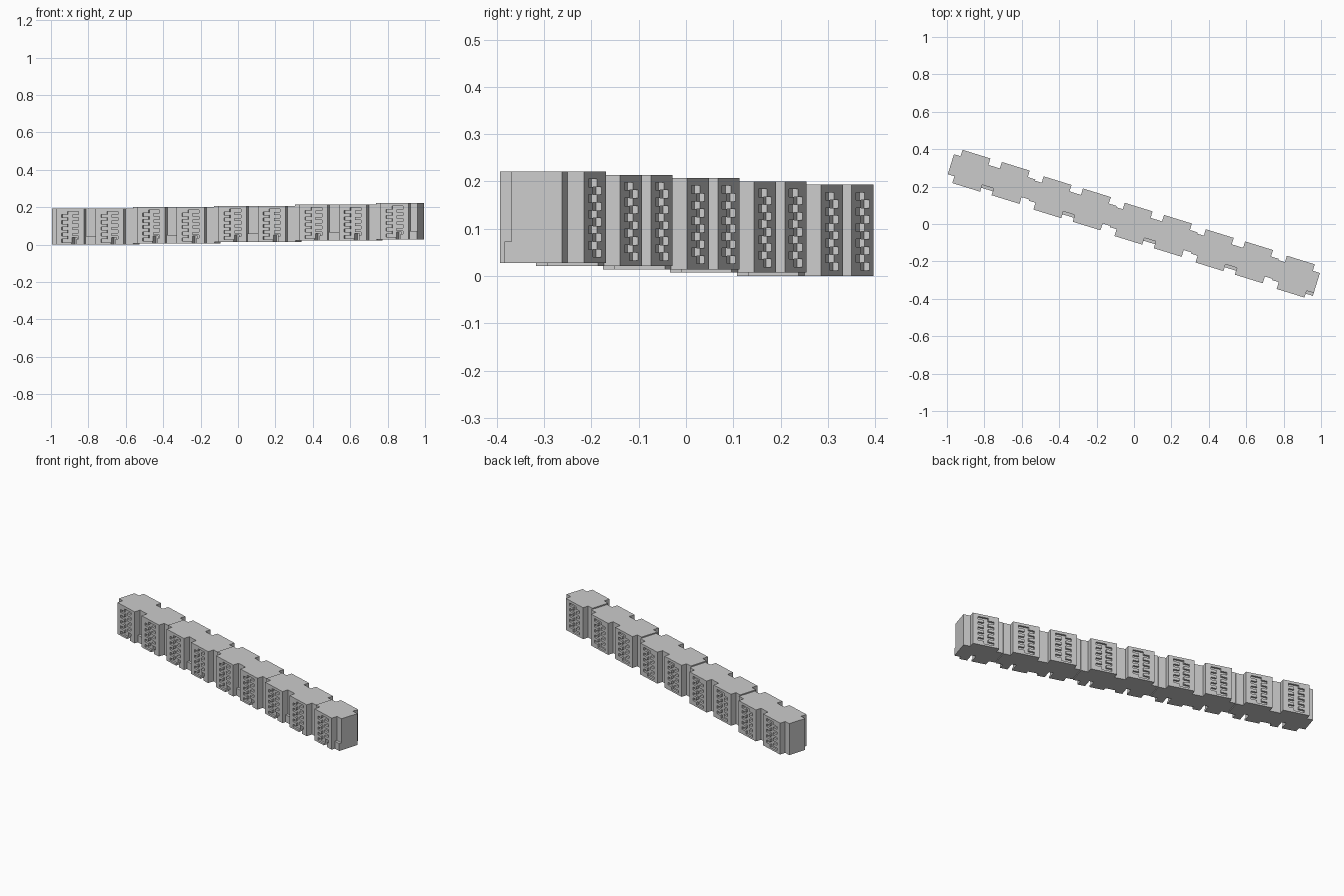
import bpy, bmesh, math
from mathutils import Matrix

if "Cube" in bpy.data.objects:
    bpy.data.objects.remove(bpy.data.objects["Cube"])

ANGLE = math.radians(-17.2)
HEIGHT = 0.193
FRONT, BACK = -0.075, 0.111            # main wall planes
FRONT_IN, BACK_IN = -0.037, 0.075      # recessed wall planes
BLOCK = 0.156                          # width of a projecting block
STARTS = [0.037, 0.257]                # block starts inside a paired section
PAIR, STEP_V, STEP_Z = 0.456, -0.007, 0.007


def make_object(name, bm):
    bmesh.ops.recalc_face_normals(bm, faces=bm.faces)
    me = bpy.data.meshes.new(name)
    bm.to_mesh(me)
    bm.free()
    ob = bpy.data.objects.new(name, me)
    bpy.context.collection.objects.link(ob)
    return ob


def prism(name, points, direction):
    bm = bmesh.new()
    face = bm.faces.new([bm.verts.new(p) for p in points])
    ext = bmesh.ops.extrude_face_region(bm, geom=[face])
    verts = [g for g in ext["geom"] if isinstance(g, bmesh.types.BMVert)]
    bmesh.ops.translate(bm, verts=verts, vec=direction)
    return make_object(name, bm)


def box(name, u0, u1, v0, v1, z0, z1):
    pts = [(u0, v0, z0), (u1, v0, z0), (u1, v1, z0), (u0, v1, z0)]
    return prism(name, pts, (0, 0, z1 - z0))


def comb_outline(u):
    # stair and balcony slot: central shaft with staggered bays on both sides
    a, b, c, d = u + 0.03, u + 0.063, u + 0.09, u + 0.125
    z0, p, n = 0.012, 0.033, 5
    h = p / 2
    pts = [(b, z0), (c, z0)]
    for k in range(n):
        lo, hi = z0 + k * p + h, z0 + (k + 1) * p
        pts += [(c, lo), (d, lo), (d, hi), (c, hi)]
    pts.append((b, z0 + n * p))
    for k in reversed(range(n)):
        lo, hi = z0 + k * p, z0 + k * p + h
        pts += [(b, hi), (a, hi), (a, lo)]
        if k:
            pts.append((b, lo))
    return pts


def section_mesh(name, starts, end):
    # stepped footprint with projecting blocks front and back
    front, back = [(0, FRONT_IN)], [(0, BACK_IN)]
    for s in starts:
        e = s + BLOCK
        front += [(s, FRONT_IN), (s, FRONT), (e, FRONT), (e, FRONT_IN)]
        back += [(s, BACK_IN), (s, BACK), (e, BACK), (e, BACK_IN)]
    front.append((end, FRONT_IN))
    back.append((end, BACK_IN))
    body = prism(name, [(u, v, 0) for u, v in front + back[::-1]], (0, 0, HEIGHT))
    # facade recesses and entrance openings
    cutters = []
    depth = 0.012
    for s in starts:
        outline = comb_outline(s)
        for v in (FRONT - 0.01, BACK - depth):
            cutters.append(prism("cutter", [(u, v, z) for u, z in outline],
                                 (0, depth + 0.01, 0)))
        cutters.append(box("cutter", s + 0.085, s + 0.112,
                           FRONT - 0.01, FRONT + 0.06, -0.01, 0.038))
    for c in cutters:
        c.hide_render = True
        m = body.modifiers.new("cut", "BOOLEAN")
        m.operation, m.solver, m.object = "DIFFERENCE", "EXACT", c
    bpy.context.view_layer.update()
    dg = bpy.context.evaluated_depsgraph_get()
    me = bpy.data.meshes.new_from_object(body.evaluated_get(dg))
    for ob in [body] + cutters:
        bpy.data.objects.remove(ob)
    return me


pair = section_mesh("paired_section", STARTS, PAIR)
single = section_mesh("end_section", STARTS[:1], 0.233)

for i in range(5):
    last = i == 4
    place = (Matrix.Translation((0.002, -0.004, 0)) @ Matrix.Rotation(ANGLE, 4, "Z")
             @ Matrix.Translation((-1.033 + PAIR * i, STEP_V * i, STEP_Z * i)))
    body = bpy.data.objects.new("building_section", single if last else pair)
    bpy.context.collection.objects.link(body)
    # low porch in the front recess between the two blocks
    porch = box("porch", STARTS[0] + BLOCK, 0.233 if last else STARTS[1],
                -0.053, FRONT_IN, 0, 0.045)
    for ob in (body, porch):
        ob.matrix_world = place
